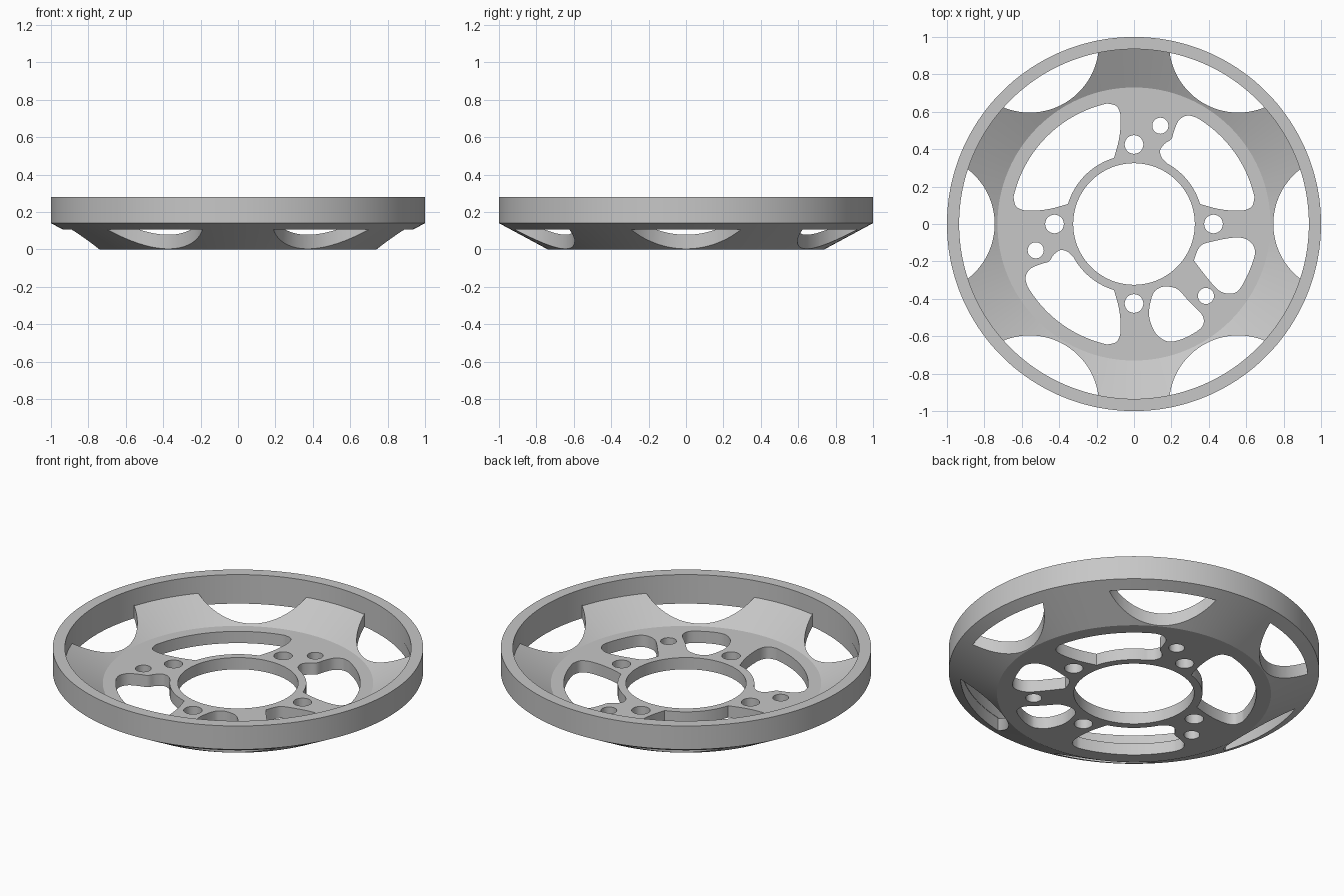
import bpy, bmesh, math
from mathutils import Vector

if "Cube" in bpy.data.objects:
    bpy.data.objects.remove(bpy.data.objects["Cube"])

metal = bpy.data.materials.new("grey metal")
metal.use_nodes = True
grey = (0.57, 0.57, 0.57, 1)
metal.diffuse_color = grey
metal.node_tree.nodes["Principled BSDF"].inputs["Base Color"].default_value = grey


def make_object(name, bm):
    bmesh.ops.recalc_face_normals(bm, faces=bm.faces)
    mesh = bpy.data.meshes.new(name)
    bm.to_mesh(mesh)
    bm.free()
    mesh.materials.append(metal)
    ob = bpy.data.objects.new(name, mesh)
    bpy.context.collection.objects.link(ob)
    return ob


def arc(r, a, b, cx=0, cy=0, n=32):
    angles = [math.radians(a + (b - a) * i / n) for i in range(n + 1)]
    return [(cx + r * math.cos(t), cy + r * math.sin(t)) for t in angles]


def spline(points, n=5):
    """Smooth open curve through the points."""
    p = [Vector(q) for q in [points[0], *points, points[-1]]]
    out = []
    for a, b, c, d in zip(p, p[1:], p[2:], p[3:]):
        for i in range(n):
            t = i / n
            out.append(0.5 * (2 * b + (c - a) * t + (2 * a - 5 * b + 4 * c - d) * t**2
                              + (3 * b - a - 3 * c + d) * t**3))
    return [tuple(q) for q in out] + [tuple(points[-1])]


def flip(points):
    """Mirror across the diagonal that runs from back left to front right."""
    return [(-y, -x) for x, y in points]


def prism(bm, outline, bottom=-0.1, top=0.185):
    clean = []
    for p in outline:
        if not clean or math.dist(p, clean[-1]) > 0.002:
            clean.append(p)
    if math.dist(clean[0], clean[-1]) < 0.002:
        clean.pop()
    face = bm.faces.new([bm.verts.new((x, y, bottom)) for x, y in clean])
    ext = bmesh.ops.extrude_face_region(bm, geom=[face])["geom"]
    bmesh.ops.translate(bm, vec=(0, 0, top - bottom),
                        verts=[v for v in ext if isinstance(v, bmesh.types.BMVert)])


# Wheel body: flat hub plate, sloping dish and upright rim, revolved
profile = [(0.325, 0), (0.74, 0), (1, 0.14), (1, 0.28), (0.935, 0.28),
           (0.935, 0.18), (0.73, 0.07), (0.325, 0.07)]
bm = bmesh.new()
verts = [bm.verts.new((r, 0, z)) for r, z in profile]
edges = [bm.edges.new((a, b)) for a, b in zip(verts, verts[1:] + verts[:1])]
bmesh.ops.spin(bm, geom=verts + edges, cent=(0, 0, 0), axis=(0, 0, 1),
               angle=math.tau, steps=180, use_merge=True)
bmesh.ops.remove_doubles(bm, verts=bm.verts, dist=0.0001)
wheel = make_object("wheel", bm)

cut = bmesh.new()

# Six scalloped windows in the dish
edge, centre, radius = 0.937, 1.115, 0.37
half = math.acos((edge**2 + centre**2 - radius**2) / (2 * edge * centre))
swing = math.degrees(math.atan2(edge * math.sin(half), edge * math.cos(half) - centre))
half = math.degrees(half)
for k in range(6):
    a = 60 * k
    cx, cy = centre * math.cos(math.radians(a)), centre * math.sin(math.radians(a))
    prism(cut, arc(edge, a - half, a + half)
          + arc(radius, a + swing, a + 360 - swing, cx, cy))

# Four bolt holes and three smaller pin holes
for k in range(4):
    t = math.radians(90 * k)
    prism(cut, arc(0.05, 0, 360, 0.425 * math.cos(t), 0.425 * math.sin(t)))
for a in (75, 195, 315):
    t = math.radians(a)
    prism(cut, arc(0.043, 0, 360, 0.544 * math.cos(t), 0.544 * math.sin(t)))

# Large plain pocket at the back left
side = spline([(-0.107, 0.353), (-0.083, 0.44), (-0.072, 0.52), (-0.074, 0.59),
               (-0.096, 0.632), (-0.144, 0.644)])
prism(cut, side + arc(0.66, 102.6, 167.4) + flip(side)[::-1] + arc(0.369, 163.2, 106.8))

# Two pockets that curl round a pin hole
boss = spline([(-0.57, -0.333), (-0.58, -0.285), (-0.555, -0.24), (-0.5, -0.215),
               (-0.455, -0.2), (-0.43, -0.165), (-0.395, -0.14), (-0.355, -0.148),
               (-0.324, -0.177)])
curl = ([(x, -y) for x, y in side] + arc(0.66, 257.4, 210.3) + boss
        + arc(0.369, 208.7, 253.2))
prism(cut, curl)
prism(cut, flip(curl))

# Two small pockets at the front right
bean = [(0.18, -0.334), (0.14, -0.34), (0.1, -0.377), (0.08, -0.484), (0.11, -0.575),
        (0.155, -0.617), (0.2, -0.629), (0.27, -0.61), (0.35, -0.564), (0.373, -0.525),
        (0.36, -0.48), (0.3, -0.42), (0.235, -0.35), (0.18, -0.334)]
prism(cut, spline(bean))
wedge = [(0.32, -0.195), (0.353, -0.12), (0.417, -0.094), (0.545, -0.072), (0.615, -0.09),
         (0.647, -0.147), (0.62, -0.243), (0.567, -0.345), (0.52, -0.372),
         (0.455, -0.356), (0.39, -0.286), (0.32, -0.195)]
prism(cut, spline(wedge))

# Cut everything out of the body and shade it
cutter = make_object("hole_cutter", cut)
cutter.hide_render = True
mod = wheel.modifiers.new("holes", "BOOLEAN")
mod.operation = "DIFFERENCE"
mod.solver = "EXACT"
mod.object = cutter
bpy.ops.object.select_all(action="DESELECT")
bpy.context.view_layer.objects.active = wheel
wheel.select_set(True)
bpy.ops.object.modifier_apply(modifier=mod.name)
bpy.data.objects.remove(cutter)
bpy.ops.object.shade_smooth_by_angle(angle=math.radians(25))
